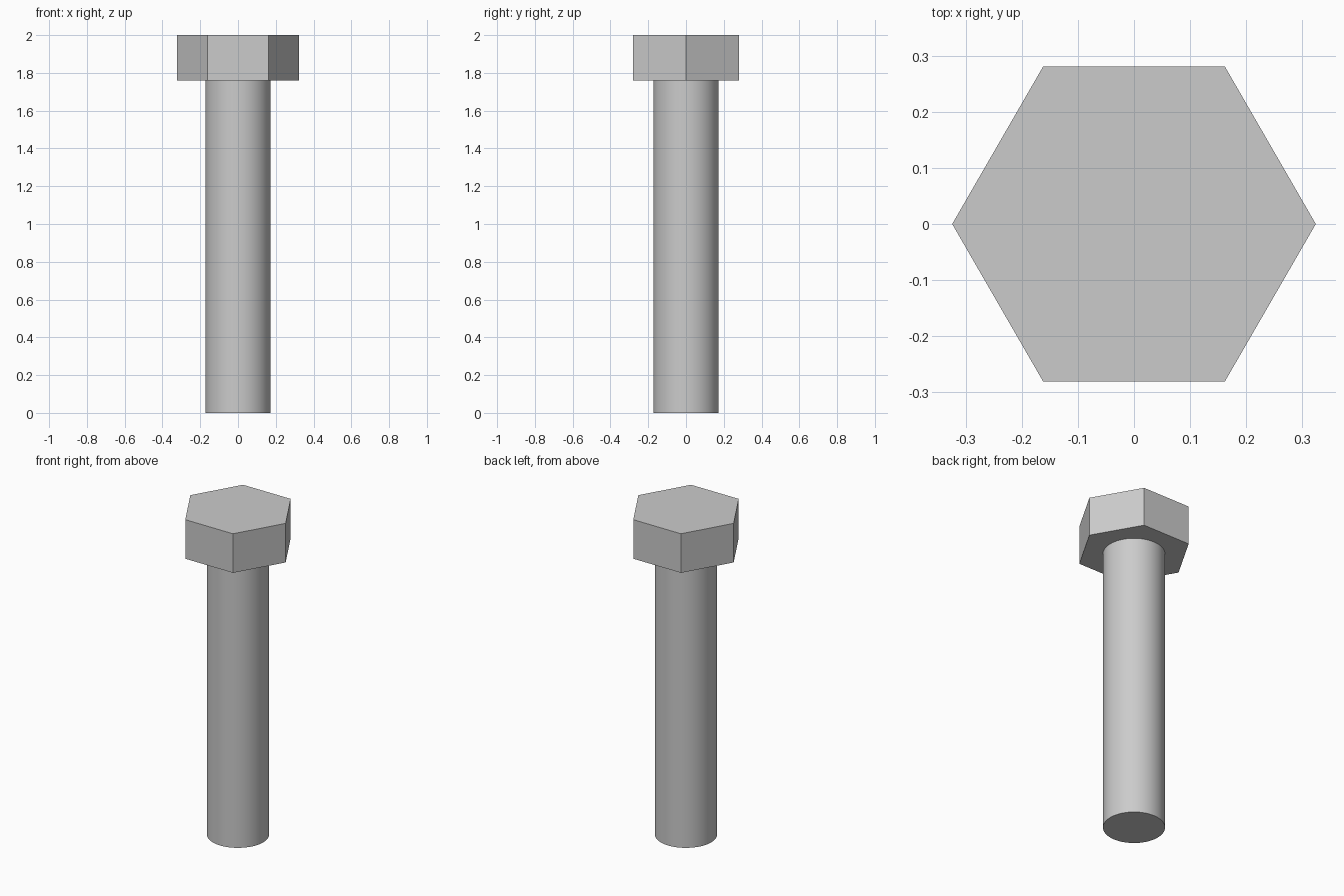
import bpy
import math

cube = bpy.data.objects.get("Cube")
if cube:
    bpy.data.objects.remove(cube, do_unlink=True)

HEAD_BOTTOM = 1.76
TOP = 2.0

# Plain grey metal
steel = bpy.data.materials.new("steel_grey")
steel.use_nodes = True
colour = (0.6, 0.6, 0.6, 1.0)
steel.diffuse_color = colour
steel.node_tree.nodes["Principled BSDF"].inputs["Base Color"].default_value = colour


def prism(name, sides, radius, bottom, top, turn=0.0):
    """Upright capped prism between two heights."""
    bpy.ops.mesh.primitive_cylinder_add(
        vertices=sides, radius=radius, depth=top - bottom,
        location=(0, 0, (bottom + top) / 2), rotation=(0, 0, turn))
    obj = bpy.context.object
    obj.name = name
    obj.data.materials.append(steel)
    return obj


# Hexagonal head, corners on the x axis
prism("hex_head", 6, 0.324, HEAD_BOTTOM, TOP, math.pi / 6)

# Smooth round shank
prism("shank", 64, 0.173, 0.0, HEAD_BOTTOM)
bpy.ops.object.shade_smooth_by_angle(angle=math.radians(30))
